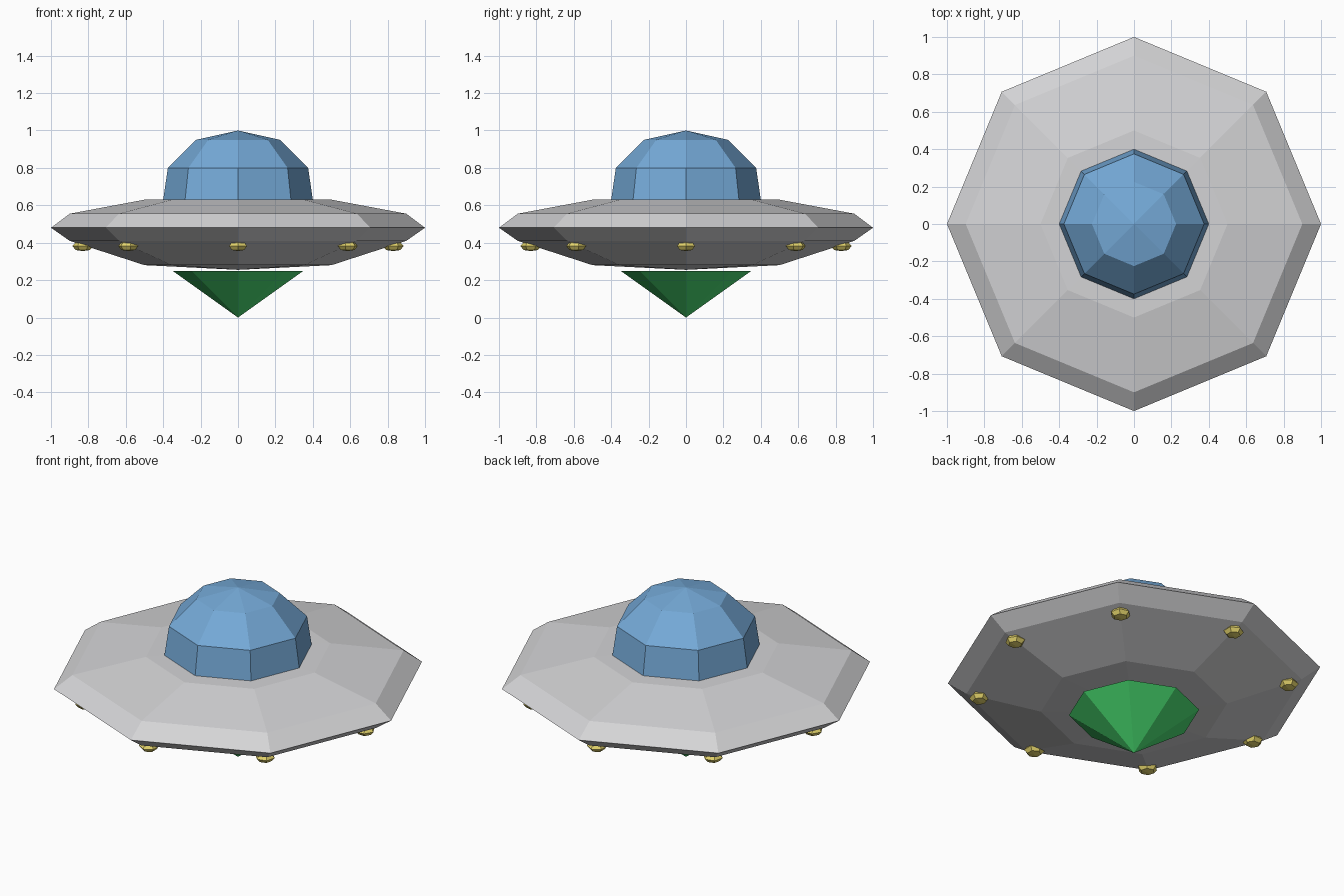
import bpy, math
from mathutils import Matrix

cube = bpy.data.objects.get("Cube")
if cube:
    bpy.data.objects.remove(cube, do_unlink=True)

SIDES = 8


def material(name, rgb):
    """Flat material from 0-255 display values, converted to linear."""
    lin = [((c / 255 + 0.055) / 1.055) ** 2.4 for c in rgb]
    mat = bpy.data.materials.new(name)
    mat.use_nodes = True
    mat.diffuse_color = (*lin, 1)
    mat.node_tree.nodes["Principled BSDF"].inputs["Base Color"].default_value = (*lin, 1)
    return mat


def revolve(name, profile, mat, sides=SIDES):
    """Turn a bottom-to-top (radius, height) profile into a faceted solid."""
    verts, rings, faces = [], [], []
    for r, z in profile:
        start = len(verts)
        count = sides if r > 0 else 1
        for i in range(count):
            a = math.tau * i / sides
            verts.append((r * math.cos(a), r * math.sin(a), z))
        rings.append([start + i % count for i in range(sides)])
    for low, high in zip(rings, rings[1:]):
        for i in range(sides):
            j = (i + 1) % sides
            corners = [low[i], low[j], high[j], high[i]]
            faces.append(list(dict.fromkeys(corners)))
    mesh = bpy.data.meshes.new(name)
    mesh.from_pydata(verts, [], faces)
    mesh.materials.append(mat)
    obj = bpy.data.objects.new(name, mesh)
    bpy.context.scene.collection.objects.link(obj)
    return obj


hull_grey = material("hull grey", (212, 212, 214))
glass_blue = material("glass blue", (117, 170, 216))
beam_green = material("beam green", (74, 223, 114))
lamp_yellow = material("lamp yellow", (228, 212, 108))

# Saucer hull
revolve("hull", [(0, 0.255), (0.5, 0.28), (0.9, 0.41), (1, 0.48),
                 (0.9, 0.555), (0.5, 0.63), (0, 0.635)], hull_grey)

# Cockpit dome
revolve("dome", [(0, 0.6), (0.4, 0.63), (0.375, 0.8),
                 (0.225, 0.95), (0, 1)], glass_blue)

# Pointed emitter underneath
revolve("emitter_cone", [(0, 0), (0.35, 0.25), (0, 0.25)], beam_green)

# Ring of flattened lamps under the rim
for i in range(SIDES):
    lamp = revolve(f"lamp_{i + 1}", [(0, -0.027), (0.038, -0.021), (0.055, 0),
                                     (0.038, 0.021), (0, 0.027)], lamp_yellow, 6)
    lamp.matrix_world = (Matrix.Rotation(math.tau * i / SIDES, 4, "Z")
                         @ Matrix.Translation((0.83, 0, 0.382)))
